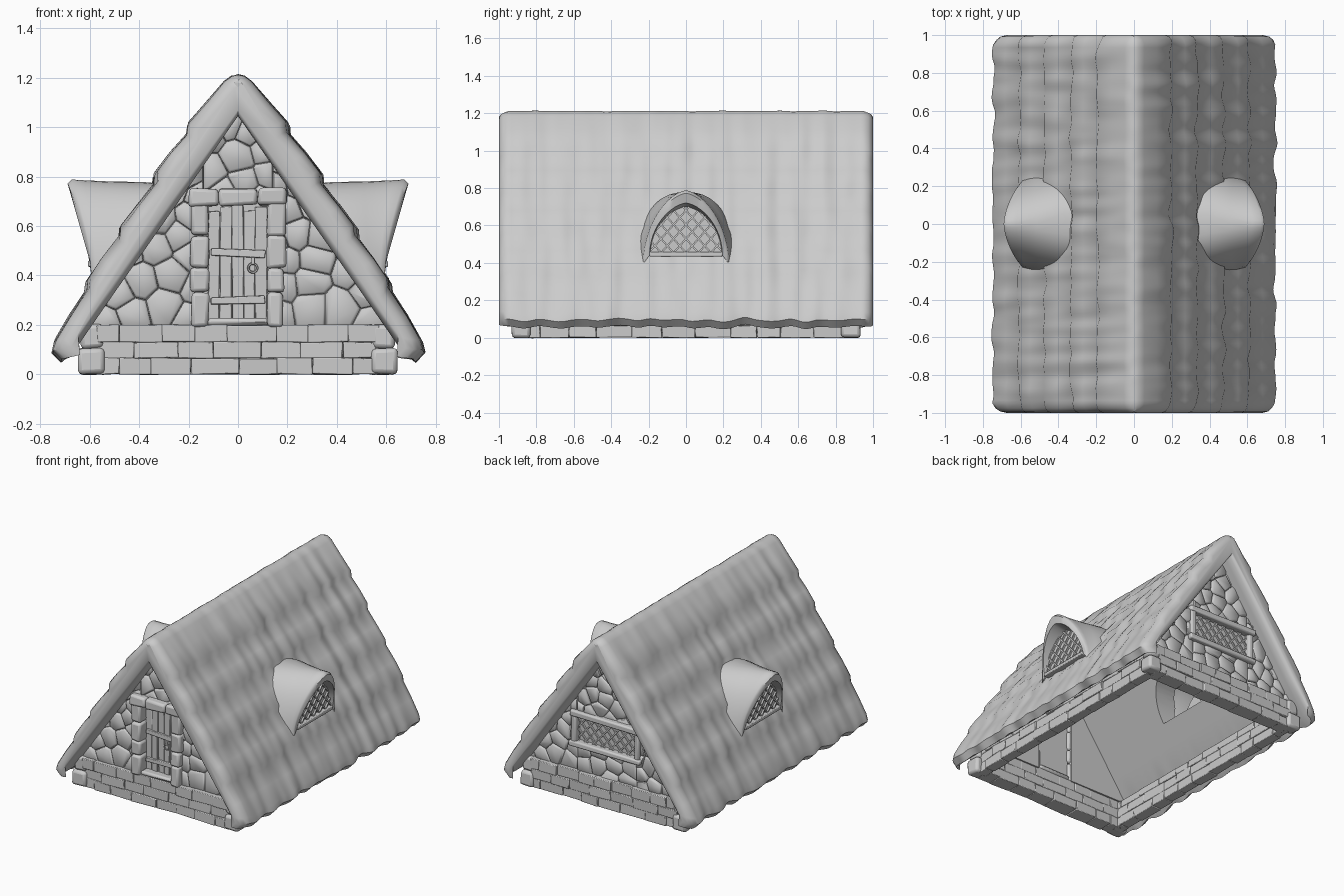
import bpy, bmesh, math, random
from mathutils import Vector, Matrix, noise

random.seed(4)
if "Cube" in bpy.data.objects:
    bpy.data.objects.remove(bpy.data.objects["Cube"])

mat = bpy.data.materials.new("plain_grey")
mat.use_nodes = True
GREY = (0.6, 0.6, 0.6, 1)
mat.diffuse_color = GREY
mat.node_tree.nodes["Principled BSDF"].inputs["Base Color"].default_value = GREY


def shade(ob, angle):
    bpy.ops.object.select_all(action="DESELECT")
    ob.select_set(True)
    bpy.context.view_layer.objects.active = ob
    bpy.ops.object.shade_smooth_by_angle(angle=math.radians(angle))


def finish(bm, name, bevel=0, angle=40):
    bmesh.ops.recalc_face_normals(bm, faces=bm.faces)
    mesh = bpy.data.meshes.new(name)
    bm.to_mesh(mesh)
    bm.free()
    mesh.materials.append(mat)
    ob = bpy.data.objects.new(name, mesh)
    bpy.context.collection.objects.link(ob)
    if bevel:
        mod = ob.modifiers.new("Bevel", "BEVEL")
        mod.width, mod.segments = bevel, 2
    shade(ob, angle)
    return ob


def box(bm, lo, hi, jitter=0.0, rot=None):
    lo, hi = Vector(lo), Vector(hi)
    verts = bmesh.ops.create_cube(bm, size=1)["verts"]
    for v in verts:
        co = Vector(a * b for a, b in zip(v.co, hi - lo))
        v.co = (rot @ co if rot else co) + (lo + hi) / 2
        v.co += Vector(random.uniform(-jitter, jitter) for _ in range(3))


def loft(bm, rows, closed=False):
    rings = [[bm.verts.new(p) for p in row] for row in rows]
    for a, b in zip(rings, rings[1:]):
        for i in range(len(a) if closed else len(a) - 1):
            j = (i + 1) % len(a)
            bm.faces.new((a[i], a[j], b[j], b[i]))
    return rings


def arch(w, zb, zt, power=1.25, n=24):
    return [(w * math.copysign(abs(math.cos(t)) ** power, math.cos(t)), zb + (zt - zb) * math.sin(t), math.sin(t))
            for t in (math.pi * i / n for i in range(n + 1))]


# Thatched roof: layered outer slope, eave, then underside
OUTER = [(0, 1.212), (.025, 1.207), (.055, 1.185), (.12, 1.105), (.195, 1.02), (.2, .975),
         (.27, .895), (.335, .81), (.34, .765), (.41, .68), (.475, .595), (.48, .555),
         (.55, .465), (.61, .375), (.615, .335), (.68, .235), (.738, .135)]
EAVE = [(.748, .095), (.712, .058), (.655, .105)]
UNDER = [(.5, .33), (.25, .685), (0, 1.045)]
HALF = OUTER + EAVE + UNDER
LIPS = (4, 7, 10, 13, 16, 17, 18)      # rows that form the ragged layer edges
NORMAL, DOWN = Vector((.83, .56)), Vector((.56, -.83))


def roof_point(i, side, y, inset):
    p = Vector(HALF[i])
    n = Vector((0, 1)) if p.x == 0 else NORMAL
    if i < len(OUTER) + 2:
        streak = noise.noise((y * 13, i * .17, side * 7))
        p += n * (streak * (.005 if i < 3 else .011) - inset)
        if i in LIPS or i - 1 in LIPS:
            layer = min(i if i in LIPS else i - 1, 16)
            scallop = math.sin(y * 30 + layer * 2 + side) * .008
            p += DOWN * (scallop + noise.noise((y * 8, layer * 3.1, side * 5)) * .025)
    else:
        p += n * inset * .5
    if len(OUTER) - 1 <= i < len(OUTER) + 3:
        p -= DOWN * inset
    return (side * p.x, y, p.y)


ends = [(-1, .05), (-.992, .025), (-.975, .01), (-.95, 0)]
steps = ends + [(-.95 + 1.9 * i / 120, 0) for i in range(1, 120)] + [(-y, d) for y, d in reversed(ends)]
count = len(HALF)
bm = bmesh.new()
rings = loft(bm, [[roof_point(i, 1, y, d) for i in range(count)] +
                  [roof_point(i, -1, y, d) for i in range(count - 2, 0, -1)]
                  for y, d in steps], closed=True)
for ring in (rings[0], rings[-1]):
    bm.faces.new(ring)
roof = finish(bm, "thatched_roof", angle=50)

# Window tunnel cut through both slopes
bm = bmesh.new()
rings = loft(bm, [[(x, y, z) for y, z, u in arch(.19, .455, .7)] for x in (-.9, .9)], closed=True)
for ring in rings:
    bm.faces.new(ring)
cutter = finish(bm, "window_cutter")
cutter.hide_render = True
cut = roof.modifiers.new("Tunnel", "BOOLEAN")
cut.operation, cut.object = "DIFFERENCE", cutter
bpy.context.view_layer.objects.active = roof
bpy.ops.object.modifier_apply(modifier="Tunnel")
bpy.data.objects.remove(cutter)
shade(roof, 50)


# Foundation: staggered brick courses and corner stones
def course(bm, along_x, fixed, half, z0, z1, length):
    u = -half
    while u < half - .01:
        end = min(u + length, half)
        out = random.uniform(-.008, .008)
        a, b = sorted((fixed * .885, fixed + math.copysign(1, fixed) * out))
        lo, hi = ((u, a, z0), (end, b, z1)) if along_x else ((a, u, z0), (b, end, z1))
        box(bm, lo, hi, .003)
        u, length = end, random.uniform(.12, .2)


bm = bmesh.new()
for row, (z0, z1) in enumerate([(0, .065), (.065, .13), (.13, .2)]):
    for s in (-1, 1):
        course(bm, True, s * .915, .57, z0, z1, .09 + .06 * (row % 2))
        course(bm, False, s * .61, .86, z0, min(z1, .18), .08 + .07 * (row % 2))
finish(bm, "foundation_bricks", .009)
bm = bmesh.new()
for sx in (-1, 1):
    for sy in (-1, 1):
        for z0, z1, w in ((0, .105, .645), (.105, .2, .635)):
            xs, ys = sorted((sx * .54, sx * w)), sorted((sy * .83, sy * (w + .285)))
            box(bm, (xs[0], ys[0], z0), (xs[1], ys[1], z1), .005)
finish(bm, "corner_stones", .018)


# Gable walls: rubble cells clipped from convex wall regions
def clip(poly, mid, nrm):
    out = []
    for a, b in zip(poly, poly[1:] + poly[:1]):
        da, db = (a - mid).dot(nrm), (b - mid).dot(nrm)
        if da <= 0:
            out.append(a)
        if da * db < 0:
            out.append(a.lerp(b, da / (da - db)))
    return out


def prism(bm, poly, layers, sy):
    c = sum(poly, Vector((0, 0))) / len(poly)
    rows = [[(q.x, sy * y, q.y) for q in (c + (p - c) * k for p in poly)] for y, k in layers]
    rings = loft(bm, rows, closed=True)
    bm.faces.new(rings[0])
    bm.faces.new(rings[-1])


def rubble(name, regions, sy):
    bm = bmesh.new()
    for region in regions:
        region = [Vector(p) for p in region]
        prism(bm, region, ((.8, 1), (.868, 1)), sy)
        xs, zs = [p.x for p in region], [p.y for p in region]
        seeds = []
        for _ in range(600):
            p = Vector((random.uniform(min(xs), max(xs)), random.uniform(min(zs), max(zs))))
            if all((p - q).length > .085 for q in seeds):
                seeds.append(p)
        for p in seeds:
            cell = region
            for q in seeds:
                if q is not p and cell:
                    cell = clip(cell, (p + q) / 2, q - p)
            if len(cell) > 2:
                h = random.uniform(.88, .892)
                prism(bm, cell, ((.86, 1), (h - .008, .97), (h, .82)), sy)
    finish(bm, name, angle=60)


def wall_regions(w, bottom, top):
    shoulder = 1.09 - 1.44 * w
    sides = [[(s * .625, .19), (s * w, .19), (s * w, shoulder)] for s in (-1, 1)]
    peak = [(-w, top), (w, top), (w, shoulder), (0, 1.09), (-w, shoulder)]
    sill = [[(-w, .19), (w, .19), (w, bottom), (-w, bottom)]] if bottom else []
    return sides + [peak] + sill


rubble("front_gable_stones", wall_regions(.14, 0, .7), -1)
rubble("back_gable_stones", wall_regions(.23, .39, .59), 1)

# Stone door surround and sill
bm = bmesh.new()
for s in (-1, 1):
    z = .19
    for h in (.14, .1, .13, .14):
        xs = sorted((s * .118, s * random.uniform(.183, .195)))
        box(bm, (xs[0], -.925, z), (xs[1], -.81, z + h), .005)
        z += h
for a, b in ((-.2, -.075), (-.075, .08), (.08, .2)):
    box(bm, (a, -.93, .68), (b, -.81, .752), .007)
box(bm, (-.125, -.91, .195), (.125, -.8, .225), .003)
finish(bm, "door_surround", .016)

# Plank door with two battens and a ring handle
bm = bmesh.new()
for i in range(5):
    x = -.12 + i * .048
    box(bm, (x, -.851 - .006 * (i % 2), .215), (x + .045, -.83, .66 + .018 * (i % 3)), .004)
for z, tilt in ((.3, -.03), (.49, .05)):
    box(bm, (-.11, -.873, z - .015), (.11, -.85, z + .015), .003, Matrix.Rotation(tilt, 3, "Y"))
box(bm, (-.125, -.831, .2), (.125, -.823, .7))
finish(bm, "plank_door", .004)
bpy.ops.mesh.primitive_torus_add(major_radius=.018, minor_radius=.005, major_segments=16,
                                 minor_segments=6, location=(.06, -.88, .43), rotation=(math.pi / 2, 0, 0))
ring = bpy.context.object
ring.name = "door_ring"
ring.data.materials.append(mat)
bpy.ops.object.shade_smooth_by_angle()
bm = bmesh.new()
box(bm, (.052, -.885, .445), (.068, -.845, .475))
finish(bm, "ring_mount", .003)


# Diagonal lattice clipped to a convex outline, with a thin pane behind
def lattice(name, poly, place, step=.05, r=.0045):
    bm = bmesh.new()
    poly = [Vector(p) for p in poly]
    bm.faces.new([bm.verts.new(place(p, -.012)) for p in poly])
    for d in (Vector((.66, .75)), Vector((-.66, .75))):
        n = Vector((-d.y, d.x))
        for k in range(-30, 31):
            o = n * k * step
            strip = clip(clip(poly, o + n * r, n), o - n * r, -n)
            if len(strip) > 2:
                rows = loft(bm, [[place(p, t) for p in strip] for t in (-.008, .004)], closed=True)
                bm.faces.new(rows[1])
    finish(bm, name)


# Back window
lattice("back_window_lattice", [(-.24, .38), (.24, .38), (.24, .6), (-.24, .6)],
        lambda p, t: (p.x, .875 + t, p.y))
bm = bmesh.new()
for z in (.385, .6):
    box(bm, (-.275, .85, z - .022), (.275, .915, z + .022), .006)
for x in (-.245, .245):
    box(bm, (x - .02, .85, .39), (x + .02, .905, .6), .004)
finish(bm, "back_window_frame", .01)

# Eyebrow dormers on both slopes: wide where they leave the thatch, pointed and flared at the lip
for s, side in ((1, "left"), (-1, "right")):
    bm = bmesh.new()
    rows = []
    for f, w, zb, zt, power in ((0, .28, .36, .765, .75), (.3, .275, .36, .778, .8), (.6, .255, .36, .78, 1),
                                (.85, .235, .37, .785, 1.2), (.96, .23, .385, .788, 1.25), (1, .218, .41, .772, 1.25)):
        rows.append([(s * ((.48 - .23 * u) * (1 - f) + (.595 + .095 * u ** 1.6) * f), y, z)
                     for y, z, u in arch(w, zb, zt, power)])
    rows.append([(s * (.595 + .08 * u), y, z) for y, z, u in arch(.195, .44, .72)])
    rows.append([(s * .58, y, z) for y, z, u in arch(.19, .45, .7)])
    loft(bm, rows)
    finish(bm, side + "_dormer_hood", angle=55)
    lattice(side + "_dormer_lattice", [(y, z) for y, z, u in arch(.192, .45, .705)],
            lambda p, t: (s * (.588 + t), p.x, p.y))
    bm = bmesh.new()
    xs = sorted((s * .5, s * .607))
    box(bm, (xs[0], -.195, .435), (xs[1], .195, .457), .002)
    finish(bm, side + "_dormer_sill", .005)
